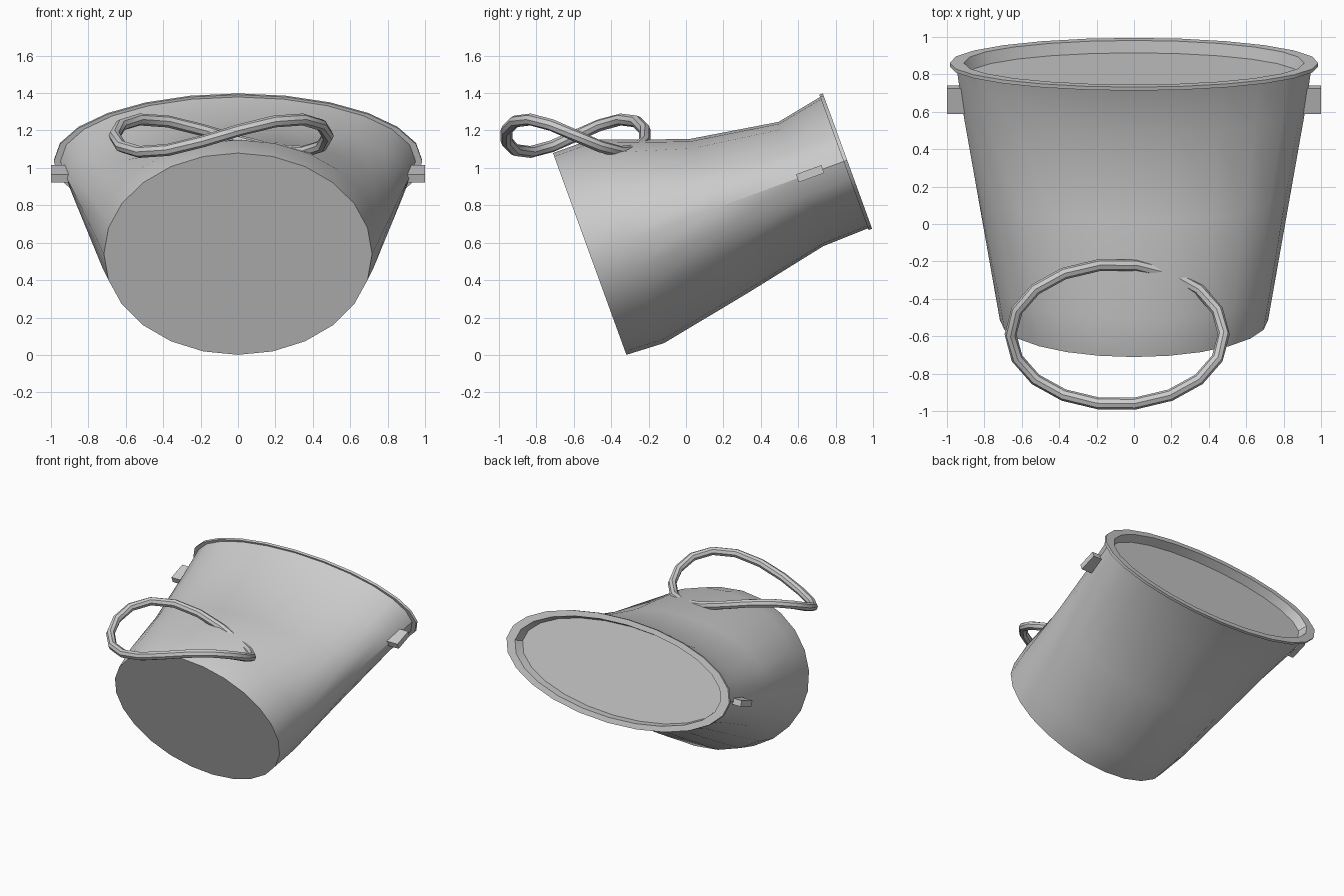
import bpy, bmesh
from math import sin, cos, radians, tau
from mathutils import Vector, Matrix

old = bpy.data.objects.get("Cube")
if old:
    bpy.data.objects.remove(old)

# One grey metal for everything
metal = bpy.data.materials.new("grey_metal")
metal.use_nodes = True
GREY = (0.6, 0.6, 0.6, 1)
metal.diffuse_color = GREY
metal.node_tree.nodes["Principled BSDF"].inputs["Base Color"].default_value = GREY

# Tilted bucket frame: local y runs from base to mouth, local z is across it
FRAME = Matrix.Translation((0, -0.515, 0.54)) @ Matrix.Rotation(radians(20), 4, 'X')


def finish(name, bm, smooth=True):
    bmesh.ops.recalc_face_normals(bm, faces=bm.faces)
    mesh = bpy.data.meshes.new(name)
    bm.to_mesh(mesh)
    bm.free()
    mesh.materials.append(metal)
    obj = bpy.data.objects.new(name, mesh)
    bpy.context.collection.objects.link(obj)
    if smooth:
        bpy.ops.object.select_all(action='DESELECT')
        obj.select_set(True)
        bpy.context.view_layer.objects.active = obj
        bpy.ops.object.shade_smooth_by_angle(angle=radians(30))
    return obj


def bridge(bm, a, b):
    n = len(a)
    for i in range(n):
        j = (i + 1) % n
        bm.faces.new((a[i], a[j], b[j], b[i]))


def squashed_ring(bm, along, top, bottom, half_width, n=24):
    ring = []
    for i in range(n):
        t = tau * i / n
        height = sin(t) * (top if sin(t) > 0 else bottom)
        ring.append(bm.verts.new(FRAME @ Vector((half_width * cos(t), along, height))))
    return ring


# Bucket: squashed wall, flared lip, shallow inner wall and flat inner floor
sections = [
    (0.0, 0.574, 0.574, 0.717),
    (0.21, 0.573, 0.584, 0.752),
    (0.71, 0.395, 0.488, 0.835),
    (1.19, 0.318, 0.388, 0.915),
    (1.445, 0.367, 0.38, 0.95),
    (1.445, 0.38, 0.39, 0.985),
    (1.465, 0.38, 0.39, 0.985),
    (1.465, 0.34, 0.35, 0.91),
    (1.40, 0.325, 0.335, 0.885),
]
bm = bmesh.new()
rings = [squashed_ring(bm, *s) for s in sections]
for a, b in zip(rings, rings[1:]):
    bridge(bm, a, b)
bm.faces.new(rings[0])
bm.faces.new(rings[-1])
finish("bucket", bm)

# Side lugs
for side, name in ((1, "left_lug"), (-1, "right_lug")):
    bm = bmesh.new()
    place = FRAME @ Matrix.Translation((side * 0.94, 1.254, 0)) @ Matrix.Diagonal((0.12, 0.145, 0.045, 1))
    bmesh.ops.create_cube(bm, size=1, matrix=place)
    finish(name, bm, smooth=False)


# Twisted ring handle lying on the bucket, partly sunk into it
def handle_point(t):
    return Vector((-0.09 + 0.57 * cos(t), -0.59 + 0.375 * sin(t), 1.172 - 0.088 * sin(2 * t)))


bm = bmesh.new()
STEPS, SIDES, RADIUS = 18, 8, 0.032
loops = []
for i in range(STEPS):
    t = tau * i / STEPS
    tangent = (handle_point(t + 0.01) - handle_point(t - 0.01)).normalized()
    outward = tangent.cross(Vector((0, 0, 1))).normalized()
    up = outward.cross(tangent)
    loops.append([bm.verts.new(handle_point(t) + RADIUS * (outward * cos(tau * k / SIDES) + up * sin(tau * k / SIDES)))
                  for k in range(SIDES)])
for i in range(STEPS):
    bridge(bm, loops[i], loops[(i + 1) % STEPS])
finish("handle", bm).data.shade_smooth()
